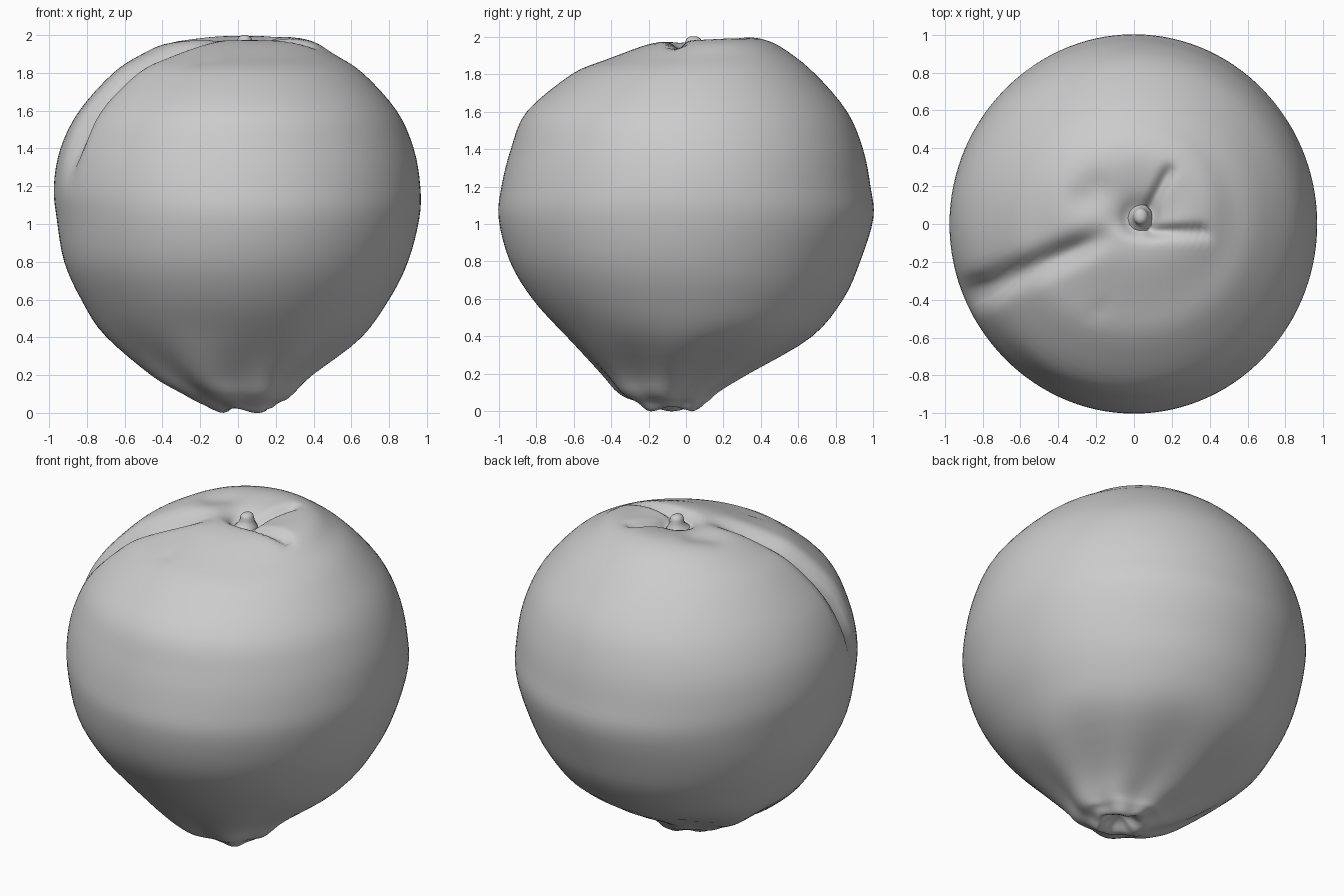
import bpy
import bmesh
import math
from mathutils import Vector

if "Cube" in bpy.data.objects:
    bpy.data.objects.remove(bpy.data.objects["Cube"], do_unlink=True)

skin = bpy.data.materials.new("plain_grey")
skin.use_nodes = True
grey = (0.6, 0.6, 0.6, 1)
skin.diffuse_color = grey
skin.node_tree.nodes["Principled BSDF"].inputs["Base Color"].default_value = grey


def smoothstep(low, high, value):
    t = min(max((value - low) / (high - low), 0), 1)
    return t * t * (3 - 2 * t)


def resample(rows, steps):
    """Smooth curve through the section rows."""
    rows = [Vector(r) for r in rows]
    result = []
    for i in range(len(rows) - 1):
        a, b = rows[max(i - 1, 0)], rows[i]
        c, d = rows[i + 1], rows[min(i + 2, len(rows) - 1)]
        for k in range(steps):
            t = k / steps
            result.append(0.5 * (2 * b + (c - a) * t + (2 * a - 5 * b + 4 * c - d) * t * t
                                 + (3 * b - a - 3 * c + d) * t ** 3))
    return result + [rows[-1]]


def skin_rings(name, rows, segments, steps, shape=None):
    """Join oval rings, each given as left, right, front, back, height."""
    bm = bmesh.new()
    rings = []
    for x0, x1, y0, y1, z in resample(rows, steps):
        ring = []
        for i in range(segments):
            angle = math.tau * i / segments
            p = Vector(((x0 + x1) / 2 + (x1 - x0) / 2 * math.cos(angle),
                        (y0 + y1) / 2 + (y1 - y0) / 2 * math.sin(angle), z))
            ring.append(bm.verts.new(shape(p, angle) if shape else p))
        rings.append(ring)
    for low, high in zip(rings, rings[1:]):
        for i in range(segments):
            j = (i + 1) % segments
            bm.faces.new((low[i], low[j], high[j], high[i]))
    bm.faces.new(rings[0][::-1])
    bm.faces.new(rings[-1])
    for face in bm.faces:
        face.smooth = True
    mesh = bpy.data.meshes.new(name)
    bm.to_mesh(mesh)
    bm.free()
    mesh.materials.append(skin)
    obj = bpy.data.objects.new(name, mesh)
    bpy.context.collection.objects.link(obj)
    return obj


def crease(p, start, end, width):
    """Strength of a furrow along a line, seen from above."""
    a, b = Vector(start), Vector(end)
    q, line = p.xy - a, b - a
    t = min(max(q.dot(line) / line.length_squared, 0), 1)
    return math.exp(-((q - line * t).length / width) ** 2)


def fruit_shape(p, angle):
    p = p.copy()
    top = smoothstep(1.8, 1.95, p.z)
    # long side furrow
    seam = crease(p, (-0.05, -0.02), (-1.1, -0.47), 0.065)
    depth = 0.075 * seam * smoothstep(1.15, 1.55, p.z) * smoothstep(0.05, 0.4, p.xy.length)
    inward = (Vector((0, 0, 1.05)) - p).normalized()
    # crown tilt, short furrows and dents
    drop = 0.05 * (0.12 - p.y)
    drop += 0.035 * crease(p, (0.08, 0.08), (0.18, 0.27), 0.035)
    drop += 0.04 * crease(p, (0.1, -0.04), (0.36, -0.04), 0.035)
    drop += 0.025 * crease(p, (-0.26, 0.14), (-0.2, 0.18), 0.09)
    drop += 0.02 * crease(p, (-0.25, -0.49), (-0.17, -0.46), 0.035)
    # flutes around the lower tip
    low = 1 - smoothstep(0.1, 0.5, p.z)
    flute = 1 + 0.05 * low * math.cos(7 * angle + 0.6)
    p.x, p.y = 0.03 + (p.x - 0.03) * flute, -0.08 + (p.y + 0.08) * flute
    p.z += 0.012 * (1 - smoothstep(0.02, 0.08, p.z)) * (1 + math.cos(3 * angle))
    p.z -= drop * top
    return p + inward * depth


# Fruit body, from the lower navel up to the crown hollow
body_rows = [
    (0.04, 0.06, -0.09, -0.07, 0.07),
    (0.00, 0.10, -0.13, -0.03, 0.055),
    (-0.08, 0.16, -0.20, 0.05, 0.00),
    (-0.19, 0.22, -0.27, 0.11, 0.045),
    (-0.29, 0.28, -0.36, 0.16, 0.10),
    (-0.46, 0.38, -0.45, 0.32, 0.20),
    (-0.70, 0.65, -0.64, 0.67, 0.40),
    (-0.83, 0.80, -0.82, 0.84, 0.60),
    (-0.92, 0.90, -0.94, 0.93, 0.80),
    (-0.96, 0.96, -1.00, 1.00, 1.03),
    (-0.975, 0.965, -0.985, 0.985, 1.20),
    (-0.94, 0.93, -0.935, 0.945, 1.40),
    (-0.84, 0.84, -0.85, 0.86, 1.60),
    (-0.66, 0.66, -0.61, 0.69, 1.80),
    (-0.51, 0.51, -0.42, 0.55, 1.90),
    (-0.36, 0.40, -0.24, 0.43, 1.965),
    (-0.20, 0.28, -0.12, 0.32, 1.985),
    (-0.10, 0.16, -0.07, 0.18, 1.965),
    (-0.04, 0.10, -0.03, 0.09, 1.925),
    (0.02, 0.04, 0.02, 0.04, 1.92),
]
skin_rings("fruit_body", body_rows, 120, 4, fruit_shape)

# Short stem stub in the crown hollow
stem_rows = [
    (-0.04, 0.10, -0.05, 0.11, 1.91),
    (-0.01, 0.08, -0.01, 0.09, 1.945),
    (0.00, 0.07, 0.00, 0.08, 1.985),
    (0.02, 0.05, 0.02, 0.06, 2.00),
]
skin_rings("stem_stub", stem_rows, 12, 3)
